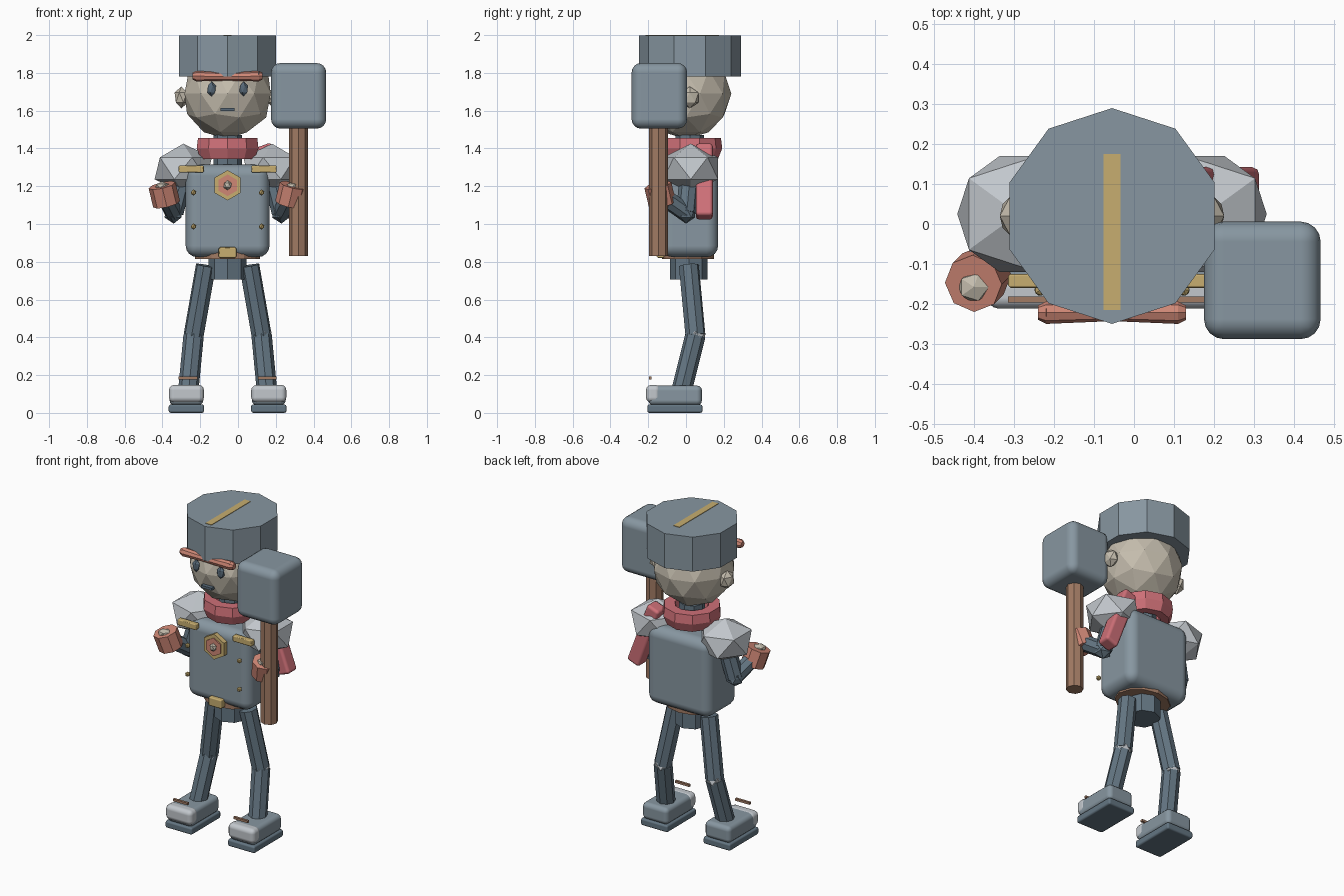
import bpy, bmesh, math
from mathutils import Vector, Matrix

if "Cube" in bpy.data.objects:
    bpy.data.objects.remove(bpy.data.objects["Cube"])

CX, CY = -0.055, 0.02  # body axis


def lin(c):
    return c / 12.92 if c <= 0.04045 else ((c + 0.055) / 1.055) ** 2.4


def mat(name, r, g, b):
    m = bpy.data.materials.new(name)
    m.diffuse_color = (lin(r), lin(g), lin(b), 1)
    m.use_nodes = True
    m.node_tree.nodes["Principled BSDF"].inputs["Base Color"].default_value = m.diffuse_color
    return m


SLATE = mat("slate", 0.53, 0.59, 0.63)
DARK = mat("dark_slate", 0.39, 0.46, 0.51)
LIGHT = mat("light_grey", 0.76, 0.78, 0.80)
SKIN = mat("pale_stone", 0.77, 0.74, 0.68)
SALMON = mat("salmon", 0.81, 0.53, 0.46)
PINK = mat("rose", 0.81, 0.44, 0.47)
GOLD = mat("gold", 0.78, 0.68, 0.44)
BROWN = mat("brown", 0.63, 0.48, 0.39)
EYE = mat("eye_blue", 0.34, 0.41, 0.47)


def finish(name, bm, m, matrix, bevel=0, segs=3):
    me = bpy.data.meshes.new(name)
    bm.transform(matrix)
    bm.to_mesh(me)
    bm.free()
    me.materials.append(m)
    ob = bpy.data.objects.new(name, me)
    bpy.context.collection.objects.link(ob)
    if bevel:
        mod = ob.modifiers.new("bevel", 'BEVEL')
        mod.width, mod.segments = bevel, segs
        for p in me.polygons:
            p.use_smooth = True
        mod.harden_normals = True
    return ob


def box(name, m, x, y, z, bevel=0, segs=3):
    """Box from (min, max) pairs."""
    bm = bmesh.new()
    bmesh.ops.create_cube(bm, size=1)
    c = [(a + b) / 2 for a, b in (x, y, z)]
    s = [b - a for a, b in (x, y, z)]
    return finish(name, bm, m, Matrix.Translation(c) @ Matrix.Diagonal((*s, 1)), bevel, segs)


def ball(name, m, c, r, sub=1, flip=1):
    bm = bmesh.new()
    bmesh.ops.create_icosphere(bm, subdivisions=sub, radius=1)
    if flip < 0:
        bmesh.ops.scale(bm, vec=(-1, 1, 1), verts=bm.verts)
        bmesh.ops.reverse_faces(bm, faces=bm.faces)
    return finish(name, bm, m, Matrix.Translation(c) @ Matrix.Diagonal((*r, 1)))


def tube(name, m, a, b, r, n=8, r2=None, squash=1):
    """Flat-sided cylinder between two points."""
    a, b = Vector(a), Vector(b)
    d = b - a
    bm = bmesh.new()
    bmesh.ops.create_cone(bm, cap_ends=True, segments=n, radius1=r,
                          radius2=r if r2 is None else r2, depth=d.length)
    bmesh.ops.scale(bm, vec=(1, squash, 1), verts=bm.verts)
    rot = Vector((0, 0, 1)).rotation_difference(d).to_matrix().to_4x4()
    return finish(name, bm, m, Matrix.Translation((a + b) / 2) @ rot)


# Hat with crest strip
tube("hat", SLATE, (CX, CY, 1.78), (CX, CY, 1.997), 0.27, 10)
box("hat_strip", GOLD, (CX - .021, CX + .021), (-.215, .175), (1.985, 2.0))

# Head and face
ball("head", SKIN, (CX, 0.0, 1.69), (.24, .24, .24), 2)
box("mouth", EYE, (CX - .037, CX + .037), (-.238, -.20), (1.598, 1.613))
for s in (-1, 1):
    ball("ear", SKIN, (CX + s * .245, CY, 1.67), (.04, .055, .058), 1, s)
    ball("eye", EYE, (CX + s * .085, -.215, 1.715), (.026, .02, .04))
    # brow bar swells away from the middle
    tube("brow", SALMON, (CX, -.222, 1.78), (CX + s * .165, -.222, 1.783), .021, 8, .028)
    tube("brow_end", SALMON, (CX + s * .165, -.222, 1.783), (CX + s * .185, -.222, 1.783), .028, 8, .018)

# Neck and scarf
tube("neck", DARK, (CX, CY, 1.26), (CX, CY, 1.47), .075)
bm = bmesh.new()
N = 10
rings = []
for r, z in ((.15, 1.345), (.172, 1.40), (.165, 1.455), (.10, 1.455), (.09, 1.40), (.10, 1.345)):
    rings.append([bm.verts.new((r * math.sin(2 * math.pi * i / N), r * math.cos(2 * math.pi * i / N), z))
                  for i in range(N)])
for k in range(6):
    p, q = rings[k], rings[(k + 1) % 6]
    for i in range(N):
        j = (i + 1) % N
        bm.faces.new((p[i], p[j], q[j], q[i]))
bmesh.ops.recalc_face_normals(bm, faces=bm.faces)
finish("scarf", bm, PINK, Matrix.Translation((CX, CY, 0)))
tail = box("scarf_tail", PINK, (-.045, .045), (-.045, .045), (-.205, .205), .018, 2)
tail.location = (.205, .097, 1.225)
tail.rotation_euler = (0, -.36, 0)

# Torso, belt and pelvis
box("torso", SLATE, (CX - .222, CX + .222), (-.13, .17), (.825, 1.315), .06, 4)
tube("belt", BROWN, (CX, CY - .01, .815), (CX, CY - .01, .87), .172, 12, squash=.8)
box("buckle", GOLD, (CX - .047, CX + .047), (-.155, -.10), (.82, .877), .008, 1)
tube("pelvis", DARK, (CX, .015, .705), (CX, .015, .86), .1)

# Chest badge
for name, m, r, y in (("badge_rim", GOLD, .08, -.145), ("badge_plate", SALMON, .057, -.152)):
    bm = bmesh.new()
    bmesh.ops.create_cone(bm, cap_ends=True, segments=6, radius1=r, radius2=r, depth=.03)
    finish(name, bm, m, Matrix.Translation((CX, y, 1.205)) @ Matrix.Rotation(math.pi / 2, 4, 'X'))
ball("badge_gem", SKIN, (CX, -.168, 1.205), (.024, .02, .026))

for s in (-1, 1):
    def X(d):
        return CX + s * d

    def span(d, w):
        return (X(d) - w, X(d) + w)

    # Chest bars and rivets
    box("shoulder_bar", GOLD, span(.193, .067), (-.16, -.125), (1.272, 1.31), .006, 1)
    for z in (.987, 1.167):
        ball("rivet", GOLD, (X(.18), -.165, z), (.016, .016, .016))

    # Arms
    ball("shoulder_pad", LIGHT, (X(.235), CY + .005, 1.295), (.17, .17, .13), 1, -s)
    elbow = (X(.285), .0, 1.06)
    hand = Vector((X(.335), -.137, 1.155))
    tube("upper_arm", DARK, (X(.23), CY, 1.28), elbow, .052)
    ball("elbow", DARK, elbow, (.055, .055, .058))
    tube("forearm", DARK, elbow, hand, .048)
    axis = Vector((s * .012, -.012, .05))
    tube("hand", SALMON, hand - axis, hand + axis, .073)
    ball("thumb", SKIN, hand + axis * .9 + Vector((0, -.01, 0)), (.042, .04, .025))

    # Legs
    knee = (X(.18), .05, .41)
    tube("thigh", DARK, (X(.115), .015, .78), knee, .054)
    ball("knee", LIGHT, knee, (.059, .059, .045))
    tube("shin", DARK, knee, (X(.207), -.02, .13), .054)

    # Shoes
    box("sole", DARK, span(.218, .094), (-.205, .088), (0, .045), .012, 2)
    box("shoe", SLATE, span(.218, .09), (-.20, .085), (.04, .145), .028)
    box("toe_cap", LIGHT, span(.218, .093), (-.212, -.135), (.055, .148), .028)
    box("lace", BROWN, span(.21, .05), (-.197, -.182), (.178, .192))

# Hammer
tube("hammer_handle", BROWN, (.32, -.145, .83), (.32, -.145, 1.56), .05)
box("hammer_head", SLATE, (.175, .467), (-.288, .006), (1.505, 1.852), .05, 4)
